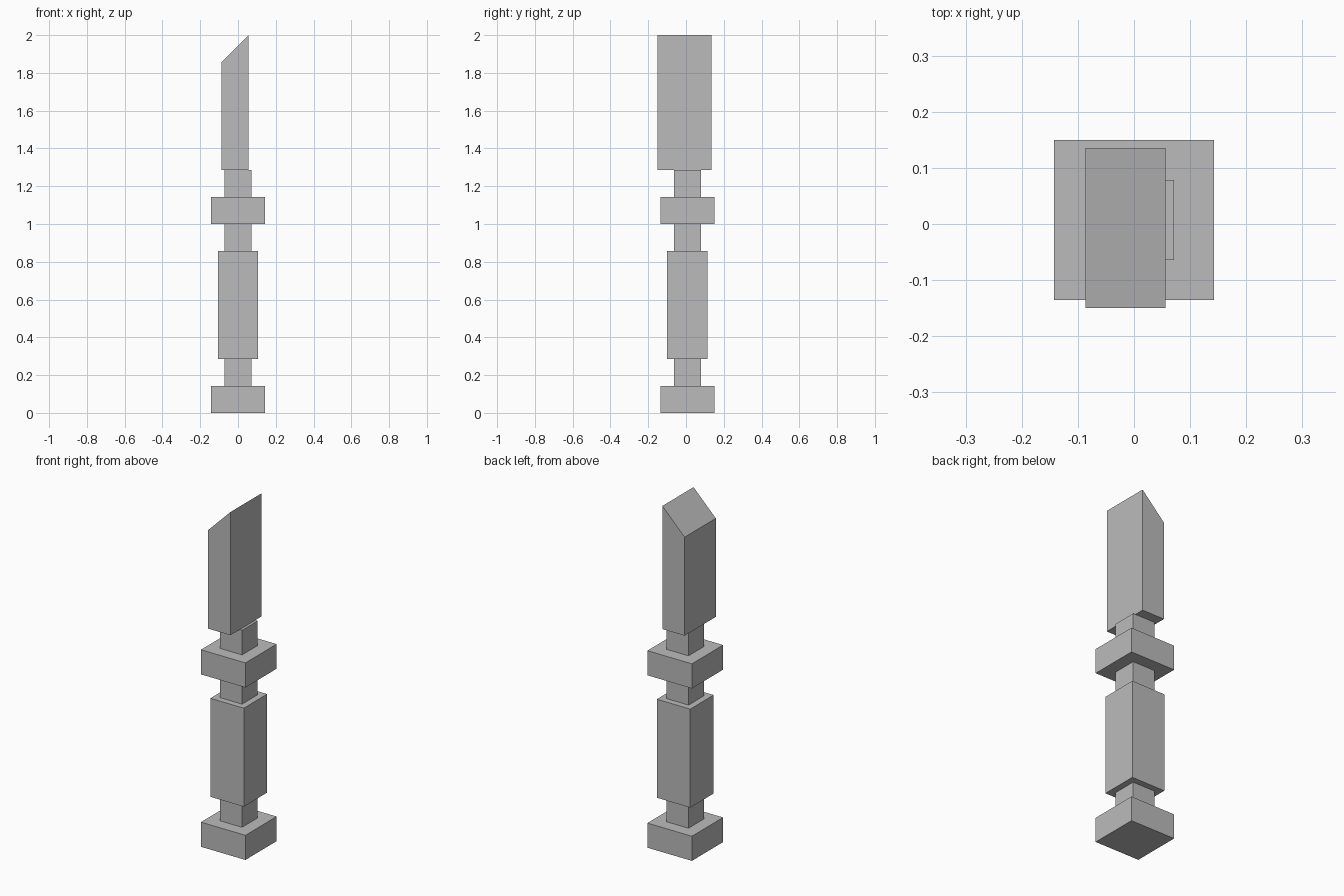
import bpy
import bmesh

cube = bpy.data.objects.get("Cube")
if cube:
    bpy.data.objects.remove(cube, do_unlink=True)

U = 1 / 7  # one module of the design

grey = bpy.data.materials.new("plain grey")
grey.use_nodes = True
colour = (0.5, 0.5, 0.5, 1)
grey.diffuse_color = colour
grey.node_tree.nodes["Principled BSDF"].inputs["Base Color"].default_value = colour


def block(name, width, depth, bottom, height, x=0.0, y=0.007, slope=0.0):
    """Box standing at a given height; slope lowers its top edge on the -x side."""
    bm = bmesh.new()
    bmesh.ops.create_cube(bm, size=1)
    for v in bm.verts:
        top, right_side = v.co.z > 0, v.co.x < 0
        v.co.x = v.co.x * width + x
        v.co.y = v.co.y * depth + y
        v.co.z = bottom + (height if top else 0)
        if top and right_side:
            v.co.z -= slope
    mesh = bpy.data.meshes.new(name)
    bm.to_mesh(mesh)
    bm.free()
    mesh.materials.append(grey)
    obj = bpy.data.objects.new(name, mesh)
    bpy.context.collection.objects.link(obj)


# Handle: pommel, grip and guard
block("pommel", 2 * U, 2 * U, 0, U)
block("grip", 1.5 * U, 1.5 * U, 2 * U, 4 * U)
block("guard", 2 * U, 2 * U, 7 * U, U)

# Narrow necks between the wide parts
for name, level in (("lower_neck", 1), ("middle_neck", 6), ("upper_neck", 8)):
    block(name, U, U, level * U, U)

# Blade with a slanted tip, set slightly off centre
block("blade", U, 2 * U, 9 * U, 5 * U, x=-0.015, y=-0.007, slope=U)
